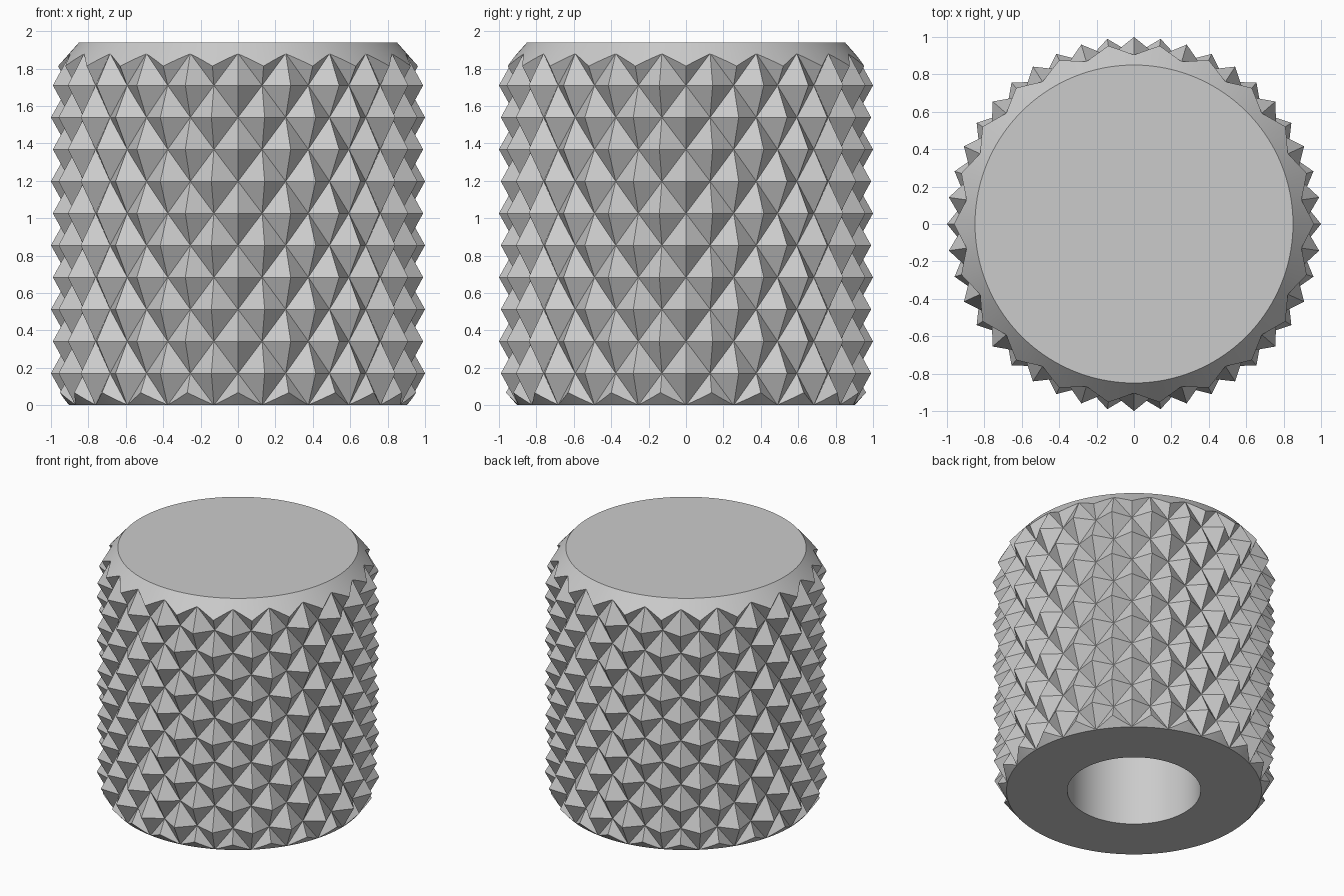
import bpy, bmesh, math

cube = bpy.data.objects.get("Cube")
if cube:
    bpy.data.objects.remove(cube, do_unlink=True)

COLUMNS = 44           # alternating points and valleys around the grip
ROW = 0.171            # height between knurl rows
TIP, VALLEY = 1.0, 0.905
HEIGHT = 1.94
KNURL_TOP = ROW * 11
CHAMFER = 0.133


def ring(bm, count, z, radius, phase=0.0):
    """Ring of points; radius is a function of the column number."""
    verts = []
    for i in range(count):
        a = math.tau * (i + phase) / count
        r = radius(i)
        verts.append(bm.verts.new((r * math.cos(a), r * math.sin(a), z)))
    return verts


def finish(bm, name):
    bmesh.ops.recalc_face_normals(bm, faces=bm.faces)
    mesh = bpy.data.meshes.new(name)
    bm.to_mesh(mesh)
    bm.free()
    obj = bpy.data.objects.new(name, mesh)
    bpy.context.collection.objects.link(obj)
    return obj


def lathe(name, profile, count):
    """Closed solid of revolution, capped at both ends of the profile."""
    bm = bmesh.new()
    rings = [ring(bm, count, z, lambda i, r=r: r, 0.37) for r, z in profile]
    for a, b in zip(rings, rings[1:]):
        for i in range(count):
            k = (i + 1) % count
            bm.faces.new((a[i], a[k], b[k], b[i]))
    bm.faces.new(rings[0])
    bm.faces.new(rings[-1])
    return finish(bm, name)


def knurl(name):
    """Diamond pyramids on a checkered grid, running past both ends."""
    bm = bmesh.new()
    rows = list(range(-1, 13))
    rings = [ring(bm, COLUMNS, j * ROW,
                  lambda i, j=j: TIP if (i + j) % 2 else VALLEY) for j in rows]
    for j, a, b in zip(rows, rings, rings[1:]):
        for i in range(COLUMNS):
            k = (i + 1) % COLUMNS
            if (i + j) % 2:      # split each cell from valley to valley
                cells = ((a[i], a[k], b[i]), (a[k], b[k], b[i]))
            else:
                cells = ((a[i], a[k], b[k]), (a[i], b[k], b[i]))
            for cell in cells:
                bm.faces.new(cell)
    # Flat end caps as fans
    for end, z in ((rings[0], -ROW), (rings[-1], 12 * ROW)):
        centre = bm.verts.new((0, 0, z))
        for i in range(COLUMNS):
            bm.faces.new((end[i], end[(i + 1) % COLUMNS], centre))
    return finish(bm, name)


# Knurled body
body = knurl("knurled_knob")

# Turned envelope: blind bore, flat base, chamfers and flat top
envelope = lathe("turning_envelope", [
    (0.472, 1.3), (0.472, 0), (0.902, 0), (1.02, CHAMFER),
    (1.02, KNURL_TOP - CHAMFER), (0.85, HEIGHT)], 180)
envelope.hide_render = True

# Trim the knurl to the envelope
trim = body.modifiers.new("trim", "BOOLEAN")
trim.operation = "INTERSECT"
trim.solver = "EXACT"
trim.object = envelope
bpy.ops.object.select_all(action="DESELECT")
body.select_set(True)
bpy.context.view_layer.objects.active = body
bpy.ops.object.modifier_apply(modifier=trim.name)
bpy.data.objects.remove(envelope, do_unlink=True)

# Single grey finish
grey = bpy.data.materials.new("light_grey")
grey.use_nodes = True
colour = (0.6, 0.6, 0.6, 1)
grey.diffuse_color = colour
grey.node_tree.nodes["Principled BSDF"].inputs["Base Color"].default_value = colour
body.data.materials.clear()
body.data.materials.append(grey)
for face in body.data.polygons:
    face.material_index = 0

# Smooth bore and chamfer, crisp diamonds
bpy.ops.object.shade_smooth_by_angle(angle=math.radians(15))
